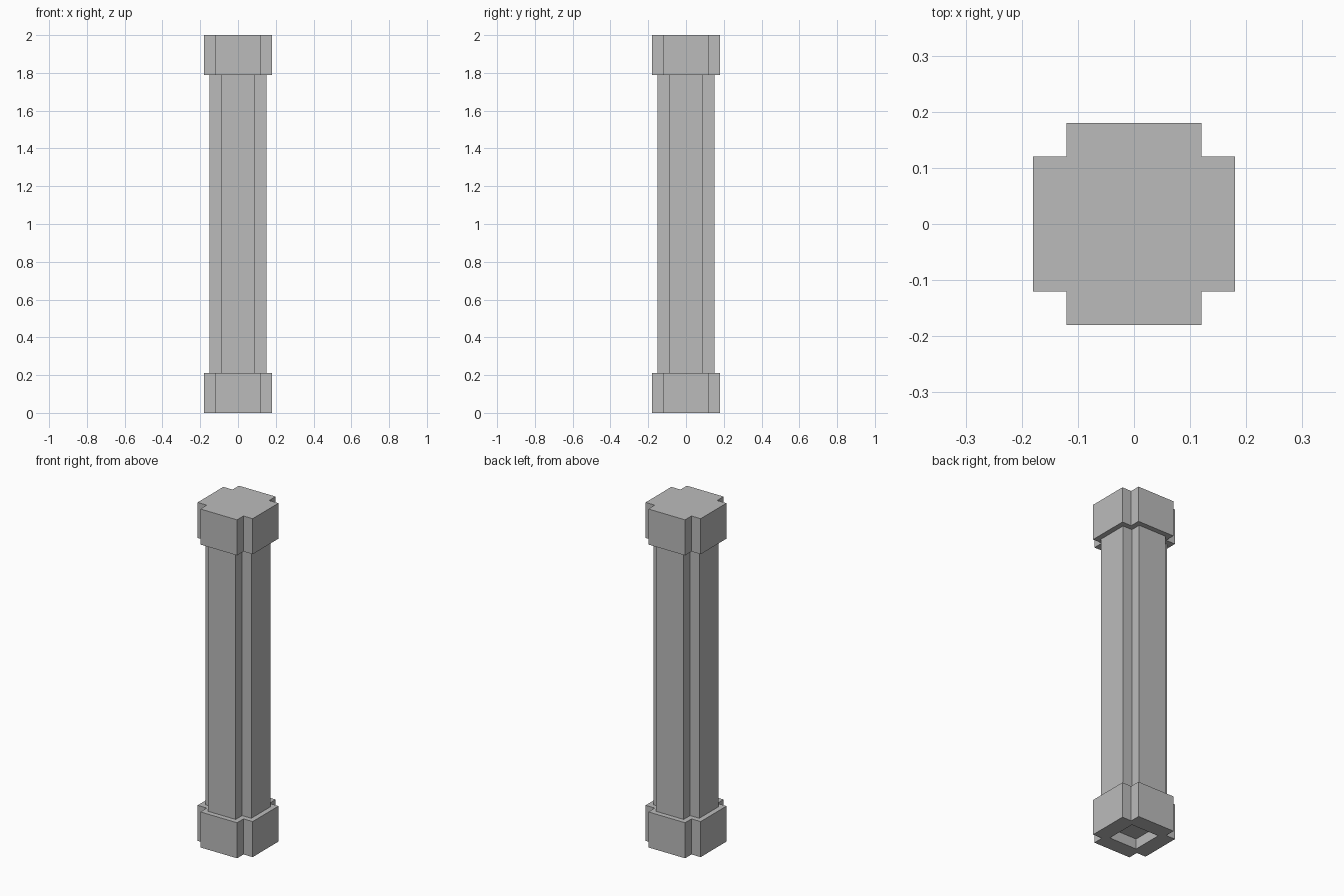
import bpy
import bmesh

cube = bpy.data.objects.get("Cube")
if cube:
    bpy.data.objects.remove(cube, do_unlink=True)

stone = bpy.data.materials.new("grey stone")
stone.use_nodes = True
GREY = (0.5, 0.5, 0.5, 1)
stone.diffuse_color = GREY
stone.node_tree.nodes["Principled BSDF"].inputs["Base Color"].default_value = GREY

BLOCK_HEIGHT = 0.21
NOTCH = 0.06


def cross_profile(r):
    """Square of half width r with a square notch in each corner."""
    n = r - NOTCH
    points = []
    for sx, sy in ((1, 1), (-1, 1), (-1, -1), (1, -1)):
        corner = [(sx * r, sy * n), (sx * n, sy * n), (sx * n, sy * r)]
        points += corner if sx * sy > 0 else corner[::-1]
    return points


def square_profile(r):
    return [(r, r), (-r, r), (-r, -r), (r, -r)]


def add_walls(bm, profile, z0, z1):
    """Extruded side walls; returns the lower and upper rings."""
    low, high = ([bm.verts.new((x, y, z)) for x, y in profile] for z in (z0, z1))
    for i in range(len(profile)):
        j = (i + 1) % len(profile)
        bm.faces.new((low[i], low[j], high[j], high[i]))
    return low, high


def ring_edges(bm, ring):
    return [bm.edges.get((ring[i - 1], ring[i])) for i in range(len(ring))]


def finish(bm, name):
    bmesh.ops.recalc_face_normals(bm, faces=bm.faces)
    mesh = bpy.data.meshes.new(name)
    bm.to_mesh(mesh)
    bm.free()
    mesh.materials.append(stone)
    obj = bpy.data.objects.new(name, mesh)
    bpy.context.collection.objects.link(obj)


def prism(name, r, z0, z1):
    bm = bmesh.new()
    for ring in add_walls(bm, cross_profile(r), z0, z1):
        bm.faces.new(ring)
    finish(bm, name)


# Capital and shaft
prism("capital", 0.18, 2 - BLOCK_HEIGHT, 2)
prism("shaft", 0.15, BLOCK_HEIGHT, 2 - BLOCK_HEIGHT)

# Base block with a square socket in its underside
bm = bmesh.new()
outer, top = add_walls(bm, cross_profile(0.18), 0, BLOCK_HEIGHT)
bm.faces.new(top)
inner, ceiling = add_walls(bm, square_profile(0.09), 0, 0.06)
bm.faces.new(ceiling)
bmesh.ops.triangle_fill(bm, use_beauty=True, normal=(0, 0, -1),
                        edges=ring_edges(bm, outer) + ring_edges(bm, inner))
finish(bm, "base")
